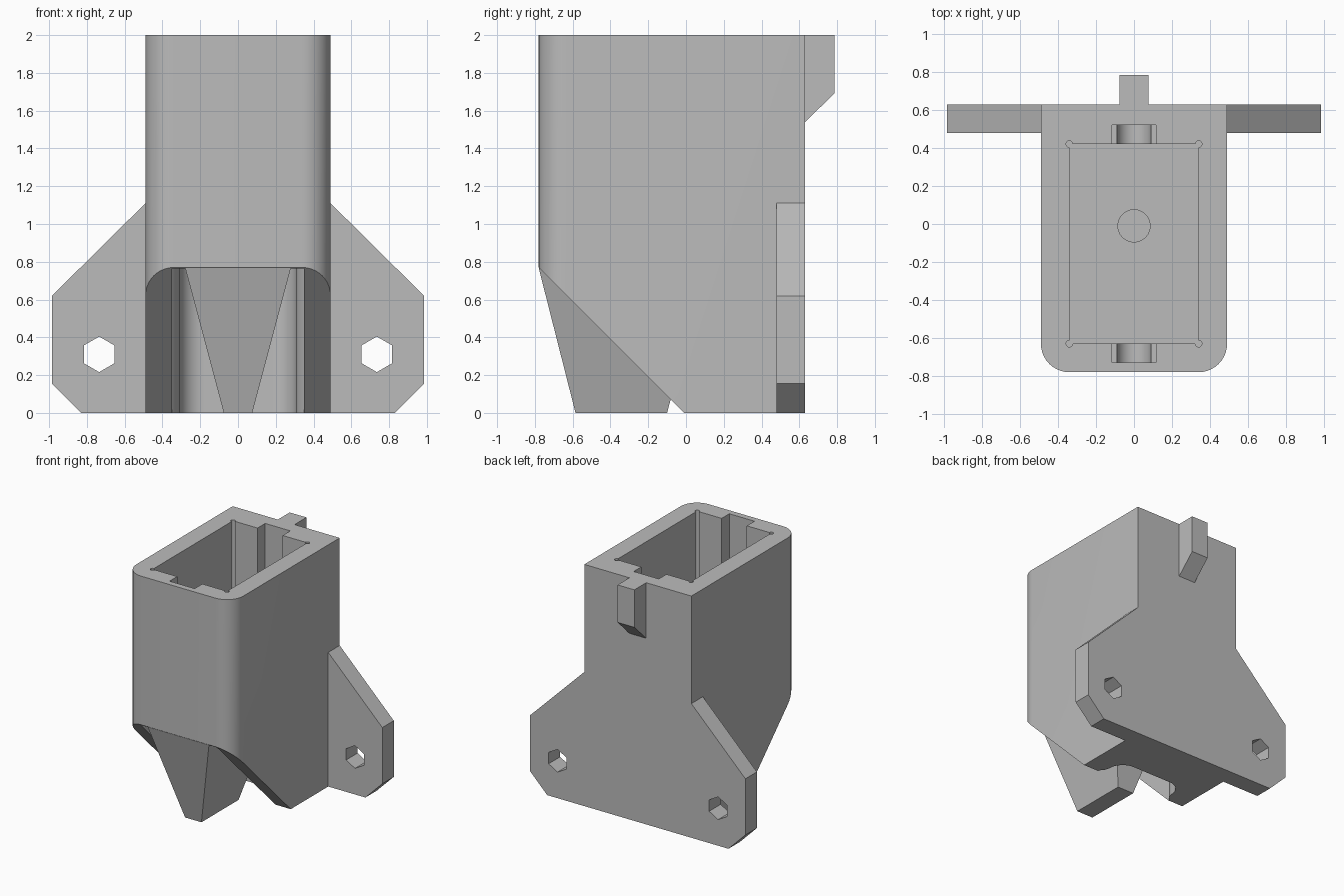
import bpy, bmesh
from math import sin, cos, radians
from mathutils import Vector

if "Cube" in bpy.data.objects:
    bpy.data.objects.remove(bpy.data.objects["Cube"])

grey = bpy.data.materials.new("plain_grey")
grey.use_nodes = True
grey.diffuse_color = (0.5, 0.5, 0.5, 1)
grey.node_tree.nodes["Principled BSDF"].inputs["Base Color"].default_value = (0.5, 0.5, 0.5, 1)


def arc(cx, cy, r, start, end, steps=10):
    angles = [radians(start + (end - start) * i / steps) for i in range(steps + 1)]
    return [(cx + r * cos(a), cy + r * sin(a)) for a in angles]


def link(name, bm):
    bmesh.ops.recalc_face_normals(bm, faces=bm.faces)
    mesh = bpy.data.meshes.new(name)
    bm.to_mesh(mesh)
    bm.free()
    mesh.materials.append(grey)
    ob = bpy.data.objects.new(name, mesh)
    bpy.context.collection.objects.link(ob)
    return ob


def prism(name, pts, axis, lo, hi):
    """Extrude a 2D outline along an axis from lo to hi."""
    place = {"x": lambda a, b, h: (h, a, b),
             "y": lambda a, b, h: (a, h, b),
             "z": lambda a, b, h: (a, b, h)}[axis]
    bm = bmesh.new()
    face = bm.faces.new([bm.verts.new(place(a, b, lo)) for a, b in pts])
    ext = bmesh.ops.extrude_face_region(bm, geom=[face])
    move = Vector(place(0, 0, hi - lo))
    bmesh.ops.translate(bm, vec=move, verts=[v for v in ext["geom"] if isinstance(v, bmesh.types.BMVert)])
    return link(name, bm)


def cut(ob, cutter):
    """Subtract a cutter, bake the result and drop the cutter."""
    cutter.hide_render = True
    mod = ob.modifiers.new("cut", "BOOLEAN")
    mod.operation, mod.solver, mod.object = "DIFFERENCE", "EXACT", cutter
    graph = bpy.context.evaluated_depsgraph_get()
    baked = bpy.data.meshes.new_from_object(ob.evaluated_get(graph))
    ob.modifiers.clear()
    ob.data = baked
    bpy.data.objects.remove(cutter)


def rect(x, y0, y1):
    return [(-x, y0), (x, y0), (x, y1), (-x, y1)]


def mirrored(half):
    return half + [(-x, y) for x, y in reversed(half)]


# Housing with rounded front corners
W, FRONT, BACK, R = 0.49, -0.78, 0.63, 0.15
housing = prism("housing", mirrored(arc(W - R, FRONT + R, R, -90, 0) + [(W, BACK)]), "z", 0, 2)

# Slanted underside at the front
cut(housing, prism("slant_cutter", [(-1, 0.99), (-1, -0.2), (0.19, -0.2)], "x", -1, 1))

# Open channel under the floor, with rounded inner corners
channel = [(0.35, -0.9), (0.35, 0), (0.32, 0.04)] + arc(0.18, 0.08, 0.13, 0, 90)
cut(housing, prism("channel_cutter", mirrored(channel), "z", -0.1, 0.765))

# Main pocket with corner reliefs
FLOOR, PX, PY0, PY1 = 0.92, 0.34, -0.63, 0.42
cut(housing, prism("pocket_cutter", rect(PX, PY0, PY1), "z", FLOOR, 2.1))
for x in (-PX, PX):
    for y in (PY0, PY1):
        cut(housing, prism("relief_cutter", arc(x, y, 0.018, 0, 330, 11), "z", FLOOR, 2.1))

# Round-bottomed slots in the front and back walls
slot = [(0.115, 2.1), (-0.115, 2.1), (-0.115, 1.2)] + arc(0, 1.2, 0.09, 180, 360) + [(0.115, 1.2)]
for y0, y1 in ((-0.73, -0.6), (0.4, 0.52)):
    cut(housing, prism("slot_cutter", slot, "y", y0, y1))

# Hole in the floor
cut(housing, prism("hole_cutter", arc(0, -0.01, 0.085, 0, 345, 23), "z", 0.7, 1))

# Tapered wedge hanging in the channel
bm = bmesh.new()
rings = [[bm.verts.new((x, y, z)) for x, y in rect(w, y0, y1)]
         for w, y0, y1, z in ((0.075, -0.585, -0.1, 0), (0.28, FRONT, 0.1, 0.768))]
for ring in rings:
    bm.faces.new(ring)
for i in range(4):
    j = (i + 1) % 4
    bm.faces.new((rings[0][i], rings[0][j], rings[1][j], rings[1][i]))
wedge = link("hanging_wedge", bm)

# Mounting ears with hexagonal screw holes
ear = [(W, 0), (0.83, 0), (0.985, 0.155), (0.985, 0.62), (W, 1.11)]
for side, name in ((1, "left_ear"), (-1, "right_ear")):
    ob = prism(name, [(side * x, z) for x, z in ear], "y", 0.48, BACK)
    cut(ob, prism("hex_cutter", arc(side * 0.735, 0.31, 0.094, 30, 330, 5), "y", 0.4, 0.7))

# Hook tab on the back
prism("back_tab", [(BACK, 2), (0.785, 2), (0.785, 1.69), (BACK, 1.54)], "x", -0.077, 0.077)

# Smooth the rounded surfaces and keep edges sharp
bpy.ops.object.select_all(action="DESELECT")
housing.select_set(True)
bpy.context.view_layer.objects.active = housing
bpy.ops.object.shade_smooth_by_angle(angle=radians(32))
